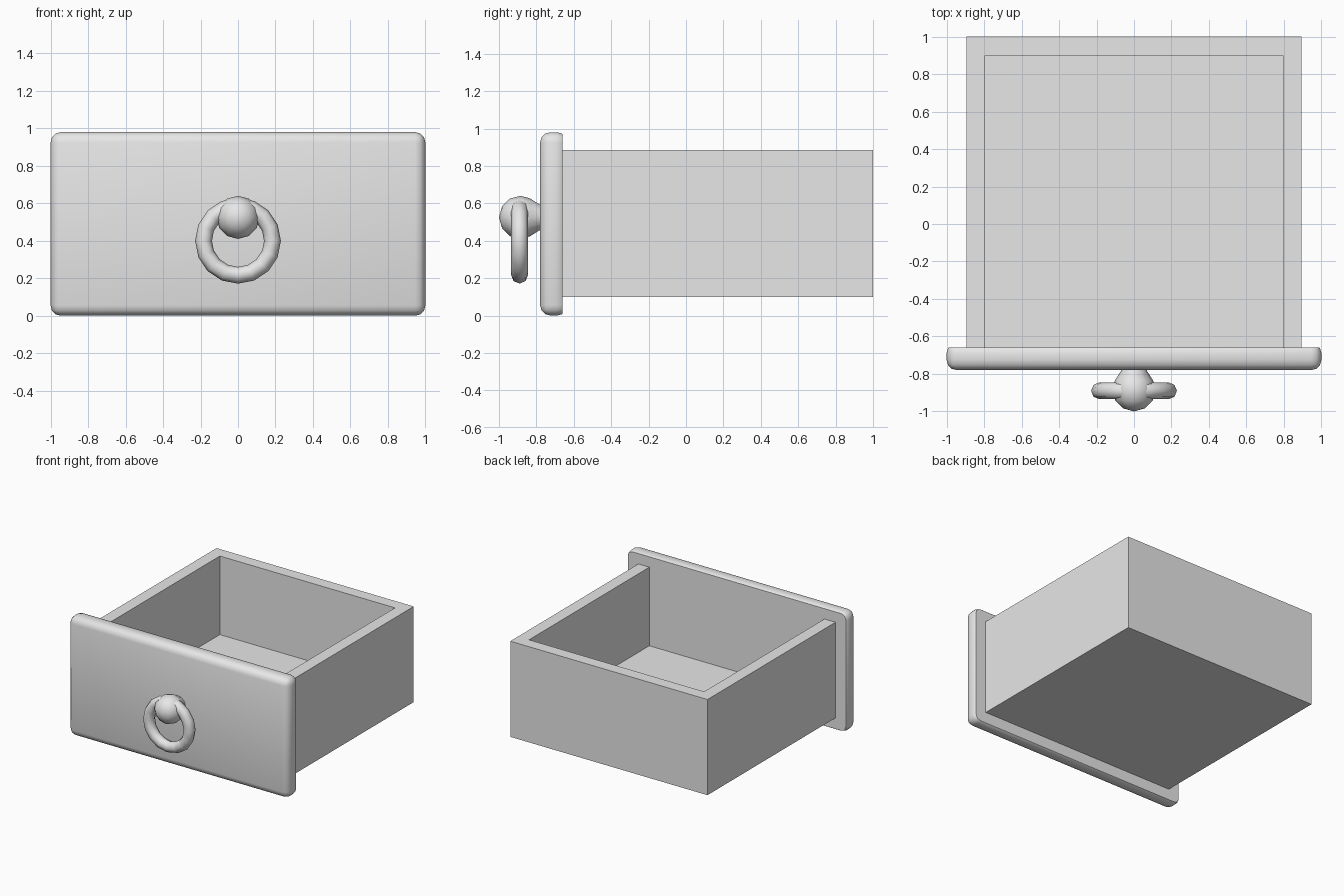
import bpy, bmesh
from math import radians
from mathutils import Matrix

cube = bpy.data.objects.get("Cube")
if cube:
    bpy.data.objects.remove(cube, do_unlink=True)

GREY = (0.8, 0.8, 0.8, 1)
grey = bpy.data.materials.new("light_grey")
grey.use_nodes = True
grey.diffuse_color = GREY
grey.node_tree.nodes["Principled BSDF"].inputs["Base Color"].default_value = GREY


def finish(name, bm, smooth=None):
    """Turn a bmesh into a named grey object."""
    bmesh.ops.recalc_face_normals(bm, faces=bm.faces)
    mesh = bpy.data.meshes.new(name)
    bm.to_mesh(mesh)
    bm.free()
    mesh.materials.append(grey)
    obj = bpy.data.objects.new(name, mesh)
    bpy.context.collection.objects.link(obj)
    if smooth:
        bpy.ops.object.select_all(action="DESELECT")
        obj.select_set(True)
        bpy.context.view_layer.objects.active = obj
        bpy.ops.object.shade_smooth_by_angle(angle=radians(smooth))
    return obj


def box(bm, lo, hi):
    size = [b - a for a, b in zip(lo, hi)]
    mid = [(a + b) / 2 for a, b in zip(lo, hi)]
    bmesh.ops.create_cube(bm, size=1, matrix=Matrix.Translation(mid) @ Matrix.Diagonal((*size, 1)))


# Drawer tray: a U-shaped wall outline raised around a floor
HALF, WALL, FRONT, BACK = 0.895, 0.1, -0.66, 1.0
BOTTOM, FLOOR, TOP = 0.1, 0.24, 0.885
inner = HALF - WALL
bm = bmesh.new()
outline = [(-HALF, FRONT), (-HALF, BACK), (HALF, BACK), (HALF, FRONT),
           (inner, FRONT), (inner, BACK - WALL), (-inner, BACK - WALL), (-inner, FRONT)]
face = bm.faces.new([bm.verts.new((x, y, BOTTOM)) for x, y in outline])
walls = bmesh.ops.extrude_face_region(bm, geom=[face])
bmesh.ops.translate(bm, vec=(0, 0, TOP - BOTTOM),
                    verts=[v for v in walls["geom"] if isinstance(v, bmesh.types.BMVert)])
finish("drawer_walls", bm)

bm = bmesh.new()
box(bm, (-inner, FRONT, BOTTOM), (inner, BACK - WALL, FLOOR))
finish("drawer_floor", bm)

# Front panel: rounded slab, trimmed flat where it meets the tray
bm = bmesh.new()
box(bm, (-1, -0.78, 0), (1, FRONT + 0.025, 0.98))
bmesh.ops.bevel(bm, geom=bm.edges[:], offset=0.055, segments=3, profile=0.5, affect="EDGES")
cut = bmesh.ops.bisect_plane(bm, geom=bm.verts[:] + bm.edges[:] + bm.faces[:],
                             plane_co=(0, FRONT, 0), plane_no=(0, 1, 0), clear_outer=True)
bmesh.ops.holes_fill(bm, edges=[e for e in bm.edges if e.is_boundary])
finish("front_panel", bm, 40)

# Knob: ball with a tapering neck, turned around the y axis
bm = bmesh.new()
profile = [(0, -1), (0.06, -0.983), (0.1, -0.943), (0.115, -0.885),
           (0.102, -0.835), (0.07, -0.785), (0.065, -0.74)]
verts = [bm.verts.new((r, y, 0)) for r, y in profile]
edges = [bm.edges.new(pair) for pair in zip(verts, verts[1:])]
bmesh.ops.spin(bm, geom=verts + edges, cent=(0, 0, 0), axis=(0, 1, 0),
               angle=radians(360), steps=12, use_merge=True)
bmesh.ops.remove_doubles(bm, verts=bm.verts, dist=0.0005)
bmesh.ops.translate(bm, vec=(0, 0, 0.525), verts=bm.verts)
finish("knob", bm, 60)

# Pull ring hanging from the knob
bpy.ops.mesh.primitive_torus_add(location=(0, -0.89, 0.4), rotation=(radians(90), 0, 0),
                                 major_segments=16, minor_segments=8,
                                 major_radius=0.184, minor_radius=0.045)
ring = bpy.context.object
ring.name = "pull_ring"
ring.data.materials.append(grey)
bpy.ops.object.shade_smooth_by_angle(angle=radians(60))
